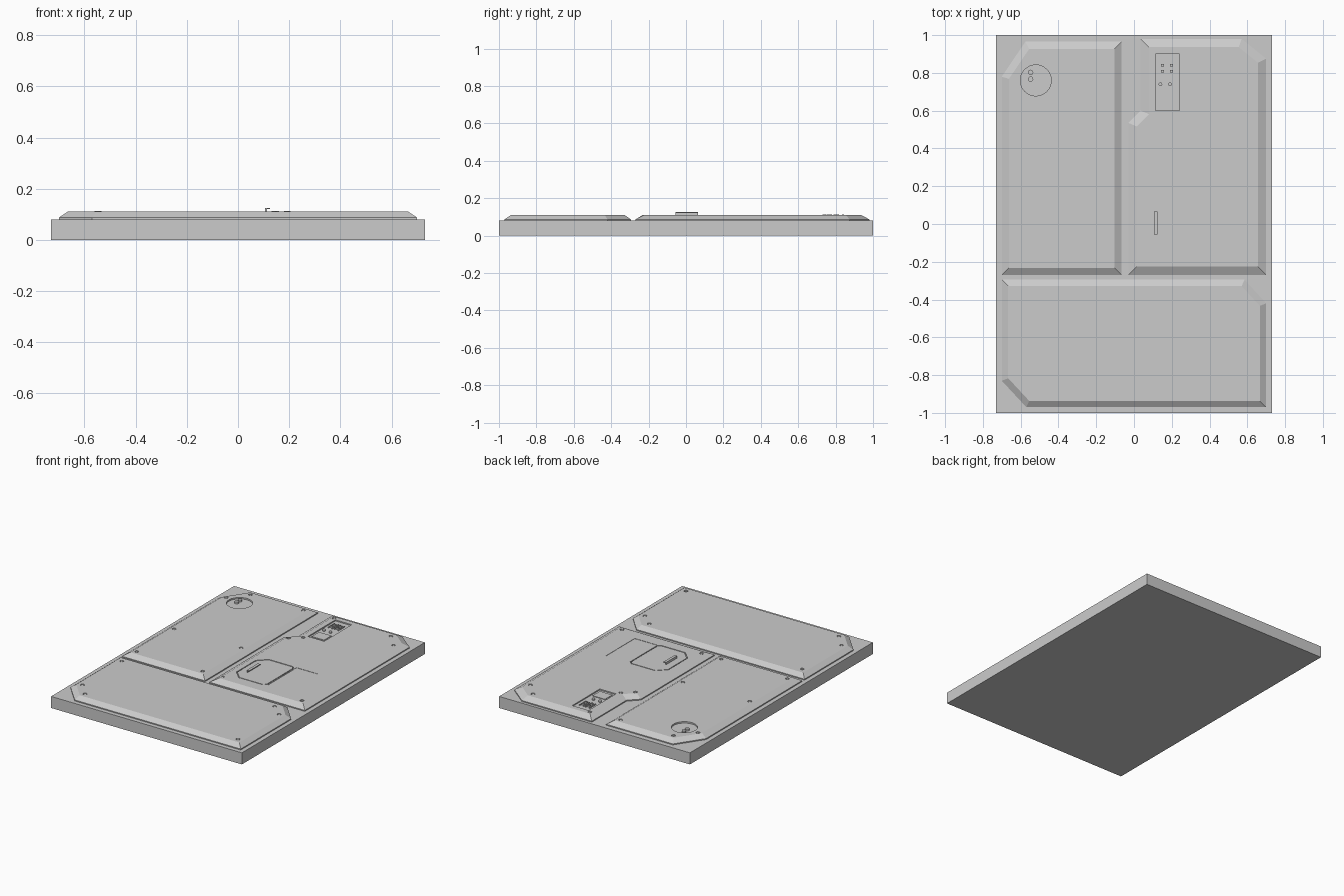
import bpy, bmesh, math
from mathutils import Vector

if "Cube" in bpy.data.objects:
    bpy.data.objects.remove(bpy.data.objects["Cube"])

TOP = 0.11  # panel surface height


def inset(poly, d):
    """Mitred inward offset of a counter-clockwise outline."""
    pts = [Vector(p) for p in poly]
    out = []
    for i, p in enumerate(pts):
        a = (p - pts[i - 1]).normalized()
        b = (pts[(i + 1) % len(pts)] - p).normalized()
        na, nb = Vector((-a.y, a.x)), Vector((-b.y, b.x))
        out.append(p + (na + nb) * d / (1 + na.dot(nb)))
    return out


def loft(bm, rings):
    """Closed solid from (outline, z) rings, bottom to top."""
    loops = [[bm.verts.new((p[0], p[1], z)) for p in o] for o, z in rings]
    n = len(loops[0])
    bm.faces.new(loops[0][::-1])
    bm.faces.new(loops[-1])
    for lo, hi in zip(loops, loops[1:]):
        for i in range(n):
            j = (i + 1) % n
            bm.faces.new((lo[i], lo[j], hi[j], hi[i]))


def solid(name, *parts):
    bm = bmesh.new()
    for rings in parts:
        loft(bm, rings)
    me = bpy.data.meshes.new(name)
    bm.to_mesh(me)
    bm.free()
    ob = bpy.data.objects.new(name, me)
    bpy.context.collection.objects.link(ob)
    return ob


def rect(x0, y0, x1, y1):
    return [(x0, y0), (x1, y0), (x1, y1), (x0, y1)]


def disc(x, y, r, n=16):
    return [(x + r * math.cos(2 * math.pi * i / n), y + r * math.sin(2 * math.pi * i / n))
            for i in range(n)]


def prism(outline, z0, z1):
    return [(outline, z0), (outline, z1)]


def pocket(outline, depth):
    return prism(outline, TOP - depth, TOP + 0.05)


def panel(name, outline, d, screws, pockets=()):
    """Bevelled armour panel with recessed screws and pockets."""
    ob = solid(name, [(outline, 0.08), (outline, 0.087), (inset(outline, d), TOP)])
    holes = [pocket(disc(x, y, 0.013, 12), 0.005) for x, y in screws]
    cut = solid(name + "_cutter", *holes, *pockets)
    cut.hide_render = True
    mod = ob.modifiers.new("recesses", 'BOOLEAN')
    mod.operation, mod.solver, mod.object = 'DIFFERENCE', 'EXACT', cut
    dg = bpy.context.evaluated_depsgraph_get()
    me = bpy.data.meshes.new_from_object(ob.evaluated_get(dg))
    ob.modifiers.clear()
    ob.data = me
    bpy.data.objects.remove(cut)
    solid(name + "_screws", *[prism(disc(x, y, 0.009, 6), TOP - 0.005, TOP - 0.001)
                              for x, y in screws])


# Base slab
solid("base_slab", prism(rect(-0.73, -1, 0.73, 1), 0, 0.08))

# Rear left panel with round socket
panel("rear_left_panel",
      [(-0.70, -0.27), (-0.065, -0.27), (-0.065, 0.965), (-0.575, 0.965), (-0.70, 0.78)], 0.038,
      [(-0.635, 0.777), (-0.535, 0.90), (-0.13, 0.90), (-0.635, 0.21),
       (-0.13, 0.22), (-0.635, -0.20), (-0.13, -0.20)],
      [pocket(disc(-0.52, 0.76, 0.082, 32), 0.01)])
solid("socket_pins", *[prism(disc(-0.547, y, 0.014), TOP - 0.01, 0.112) for y in (0.767, 0.803)])

# Rear right panel with hatch, slide track and control recess
hatch = [(0.05, -0.09), (0.11, -0.15), (0.295, -0.15), (0.315, -0.13),
         (0.315, 0.16), (0.295, 0.18), (0.11, 0.18), (0.05, 0.12)]
control = rect(0.115, 0.60, 0.24, 0.90)
panel("rear_right_panel",
      [(-0.03, -0.27), (0.70, -0.27), (0.70, 0.875), (0.57, 0.98),
       (0.035, 0.98), (0.035, 0.60), (-0.03, 0.535)], 0.044,
      [(0.63, 0.80), (0.54, 0.90), (0.095, 0.915), (0.10, 0.57), (0.03, 0.51),
       (0.02, -0.20), (0.63, -0.20)],
      [pocket(hatch, 0.006), pocket(rect(0.322, -0.14, 0.49, 0.18), 0.002),
       pocket(control, 0.008)])
solid("hatch_door", prism(inset(hatch, 0.006), TOP - 0.006, TOP - 0.0005))
solid("hatch_handle",
      prism(rect(0.106, -0.055, 0.113, 0.065), TOP - 0.001, 0.12),
      prism(rect(0.106, -0.055, 0.125, 0.065), 0.12, 0.125))

# Controls: switches in frames, and round buttons
floor = TOP - 0.008
solid("switches", *[prism(rect(x - 0.008, y - 0.006, x + 0.008, y + 0.006), floor, 0.112)
                    for x in (0.152, 0.198) for y in (0.808, 0.84)])
for i, x in enumerate((0.152, 0.198)):
    for j, s in enumerate((-1, 1)):
        solid(f"switch_rail_{i}_{j}",
              prism(rect(x + s * 0.015 - 0.003, 0.79, x + s * 0.015 + 0.003, 0.86), floor, TOP - 0.002))
solid("buttons", *[prism(disc(x, 0.74, 0.010), floor, 0.112) for x in (0.14, 0.19)])
solid("control_plate", prism(rect(0.13, 0.62, 0.225, 0.70), floor, TOP - 0.004))

# Front panel
panel("front_panel",
      [(-0.57, -0.97), (0.70, -0.97), (0.70, -0.42), (0.585, -0.295), (-0.70, -0.295), (-0.70, -0.83)],
      0.034,
      [(-0.63, -0.80), (-0.54, -0.90), (0.63, -0.90), (0.63, -0.45), (0.54, -0.37), (-0.63, -0.37)])
